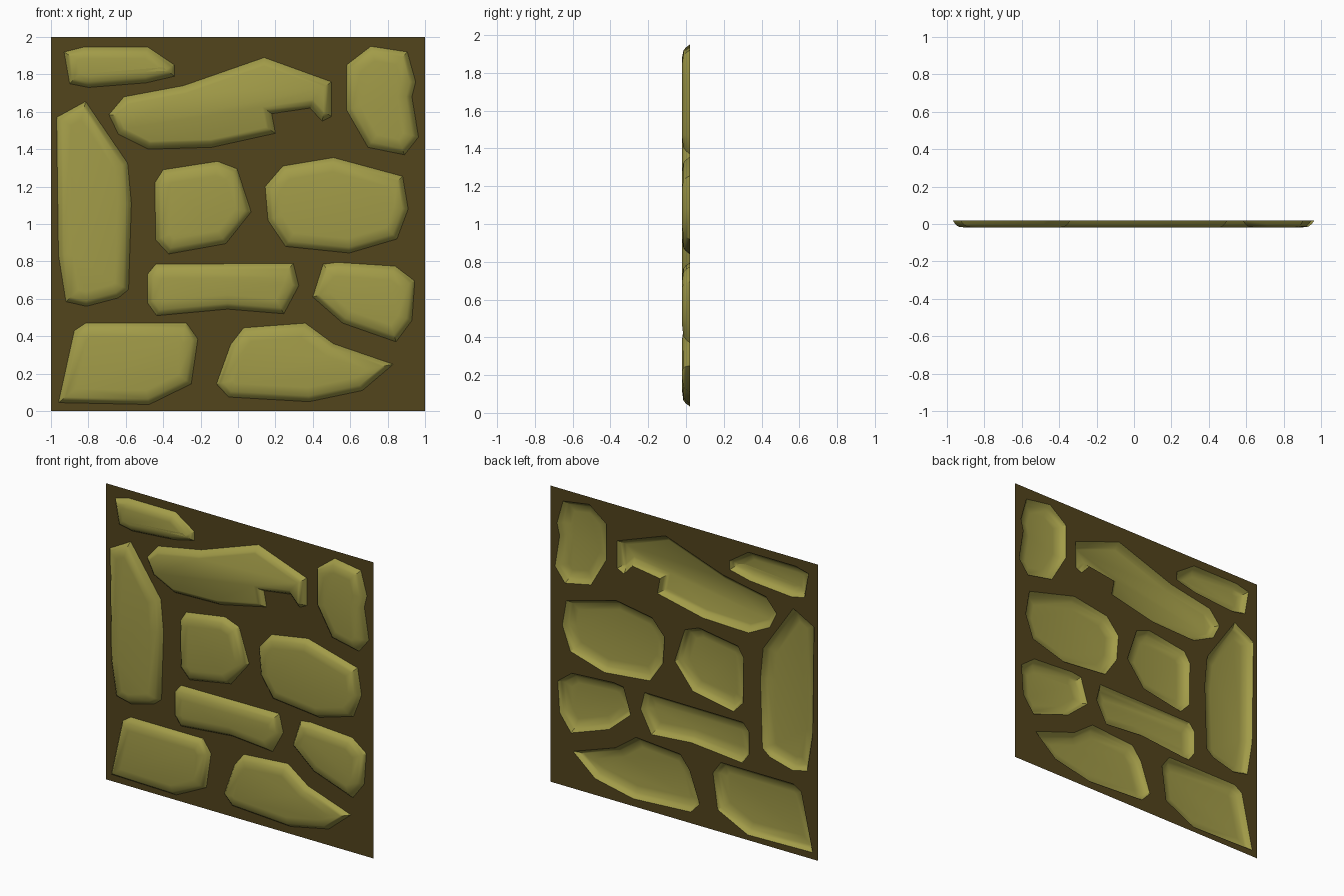
import bpy, bmesh, math
from mathutils import Vector

if "Cube" in bpy.data.objects:
    bpy.data.objects.remove(bpy.data.objects["Cube"])

BACK = 0.02      # plane of the mortar sheet
outlines = []


def material(name, rgb):
    m = bpy.data.materials.new(name)
    m.diffuse_color = (*rgb, 1)
    m.use_nodes = True
    m.node_tree.nodes["Principled BSDF"].inputs["Base Color"].default_value = m.diffuse_color
    return m


stone_mat = material("olive_stone", (0.36, 0.33, 0.065))
mortar_mat = material("brown_mortar", (0.085, 0.058, 0.012))


def finish(bm, name, mat, angle):
    me = bpy.data.meshes.new(name)
    bm.to_mesh(me)
    bm.free()
    ob = bpy.data.objects.new(name, me)
    bpy.context.collection.objects.link(ob)
    me.materials.append(mat)
    bpy.ops.object.select_all(action='DESELECT')
    ob.select_set(True)
    bpy.context.view_layer.objects.active = ob
    bpy.ops.object.shade_smooth_by_angle(angle=math.radians(angle))
    return ob


def inset(pts, d):
    # mitred inward offset of a clockwise outline
    out = []
    for i, p in enumerate(pts):
        p = Vector(p)
        a = (p - Vector(pts[i - 1])).normalized()
        b = (Vector(pts[(i + 1) % len(pts)]) - p).normalized()
        na, nb = Vector((a.y, -a.x)), Vector((b.y, -b.x))
        out.append(p + (na + nb) * d / max(1 + na.dot(nb), 0.5))
    return out


def stone(name, pts, depth=0.075):
    # open-backed shell: steep wall, bevel, then nearly flat face
    outlines.append(pts)
    bm = bmesh.new()
    rings = []
    for d, y in ((0, BACK), (0.014, 0.0), (0.03, -0.014), (depth, -0.02)):
        rings.append([bm.verts.new((q[0], y, q[1])) for q in inset(pts, d)])
    n = len(pts)
    for lo, hi in zip(rings, rings[1:]):
        for i in range(n):
            j = (i + 1) % n
            bm.faces.new((lo[i], lo[j], hi[j], hi[i]))
    bm.faces.new(rings[-1])
    bmesh.ops.recalc_face_normals(bm, faces=bm.faces)
    bm.normal_update()
    if max(bm.faces, key=lambda f: f.calc_area()).normal.y > 0:
        bmesh.ops.reverse_faces(bm, faces=bm.faces)
    finish(bm, name, stone_mat, 40)


# Stones, clockwise from their left corner as (x, z)
stone("stone_top_left", [(-.93, 1.92), (-.83, 1.945), (-.48, 1.945), (-.34, 1.85),
      (-.34, 1.79), (-.49, 1.755), (-.8, 1.73), (-.9, 1.75)], 0.06)
stone("stone_hooked", [(-.69, 1.585), (-.61, 1.68), (-.29, 1.74), (.14, 1.89), (.5, 1.76),
      (.5, 1.575), (.45, 1.55), (.385, 1.62), (.18, 1.59), (.2, 1.485),
      (-.14, 1.41), (-.48, 1.4), (-.64, 1.48)], 0.042)
stone("stone_top_right", [(.58, 1.85), (.71, 1.95), (.905, 1.92), (.95, 1.76), (.93, 1.68),
      (.965, 1.465), (.89, 1.37), (.695, 1.41), (.58, 1.61)])
stone("stone_tall_left", [(-.97, 1.57), (-.815, 1.655), (-.59, 1.325), (-.57, 1.11),
      (-.585, .65), (-.64, .605), (-.81, .56), (-.92, .585), (-.96, .835)])
stone("stone_centre", [(-.445, 1.22), (-.4, 1.29), (-.11, 1.335), (-.005, 1.295),
      (.07, 1.065), (-.065, .895), (-.37, .84), (-.44, .915)])
stone("stone_centre_right", [(.145, 1.2), (.24, 1.31), (.51, 1.355), (.88, 1.255),
      (.91, 1.08), (.85, .92), (.595, .845), (.255, .88), (.16, 1.02)])
stone("stone_long", [(-.485, .73), (-.44, .785), (.295, .79), (.325, .67), (.245, .52),
      (-.055, .545), (-.435, .51), (-.485, .58)])
stone("stone_lower_right", [(.4, .61), (.455, .785), (.53, .795), (.84, .775),
      (.945, .695), (.93, .485), (.845, .37), (.56, .47)])
stone("stone_bottom_left", [(-.875, .43), (-.815, .47), (-.275, .47), (-.215, .385),
      (-.25, .145), (-.475, .035), (-.96, .045)])
stone("stone_bottom_right", [(-.115, .145), (-.04, .355), (.03, .445), (.36, .47),
      (.51, .36), (.83, .25), (.665, .11), (.38, .05), (-.05, .075)])

# Mortar sheet: square filled around the stone outlines
bm = bmesh.new()
for loop in [[(-1, 0), (-1, 2), (1, 2), (1, 0)]] + outlines:
    vs = [bm.verts.new((x, BACK, z)) for x, z in loop]
    for i in range(len(vs)):
        bm.edges.new((vs[i - 1], vs[i]))
bmesh.ops.triangle_fill(bm, use_beauty=True, use_dissolve=False,
                        edges=bm.edges[:], normal=(0, -1, 0))
finish(bm, "mortar_sheet", mortar_mat, 30)
